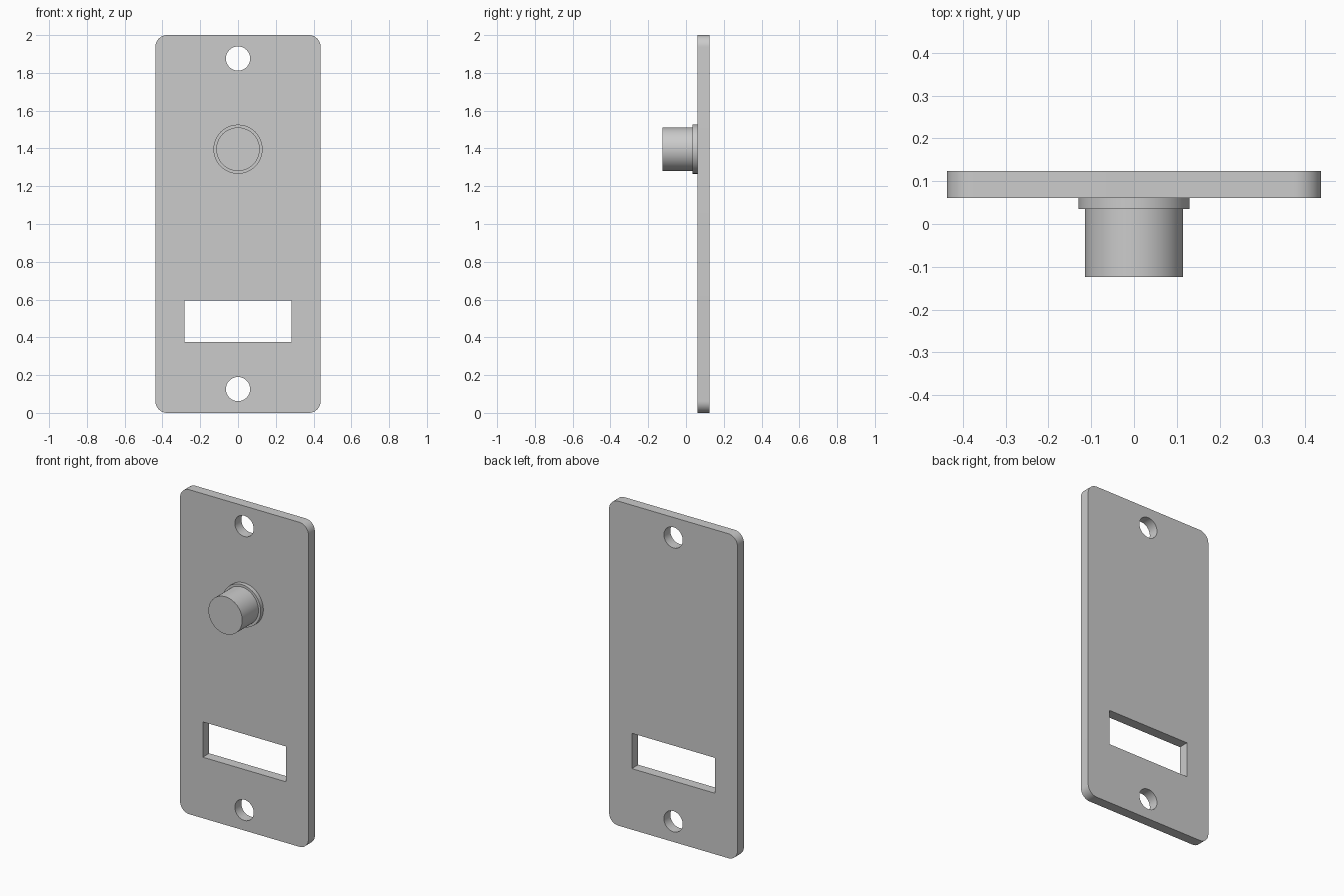
import bpy
from math import sin, cos, pi, radians

if "Cube" in bpy.data.objects:
    bpy.data.objects.remove(bpy.data.objects["Cube"])

BACK, FACE = 0.1235, 0.061      # back and front planes of the plate


def arc(cx, cz, r, start, sweep, n):
    return [(cx + r * cos(start + sweep * i / n), cz + r * sin(start + sweep * i / n))
            for i in range(n + 1)]


def circle(cx, cz, r, n=64):
    return arc(cx, cz, r, 0, 2 * pi, n)[:-1]


def rounded_rect(x0, x1, z0, z1, r, n=12):
    pts = []
    for i, (cx, cz) in enumerate([(x1 - r, z1 - r), (x0 + r, z1 - r),
                                  (x0 + r, z0 + r), (x1 - r, z0 + r)]):
        pts += arc(cx, cz, r, i * pi / 2, pi / 2, n)
    return pts


def smooth(obj):
    bpy.ops.object.select_all(action='DESELECT')
    obj.select_set(True)
    bpy.context.view_layer.objects.active = obj
    bpy.ops.object.convert(target='MESH')
    bpy.ops.object.shade_smooth_by_angle(angle=radians(30))


def pierced_plate(name, loops, y0, y1):
    """Filled outline with holes, extruded along y."""
    curve = bpy.data.curves.new(name, 'CURVE')
    curve.dimensions = '2D'
    curve.fill_mode = 'BOTH'
    curve.extrude = (y1 - y0) / 2
    for pts in loops:
        spline = curve.splines.new('POLY')
        spline.points.add(len(pts) - 1)
        for p, (x, z) in zip(spline.points, pts):
            p.co = (x, z, 0, 1)
        spline.use_cyclic_u = True
    obj = bpy.data.objects.new(name, curve)
    obj.location.y = (y0 + y1) / 2
    obj.rotation_euler.x = pi / 2
    bpy.context.collection.objects.link(obj)
    smooth(obj)


def disc(name, r, y0, y1, z):
    bpy.ops.mesh.primitive_cylinder_add(vertices=64, radius=r, depth=y1 - y0,
                                        location=(0, (y0 + y1) / 2, z),
                                        rotation=(pi / 2, 0, 0))
    obj = bpy.context.object
    obj.name = name
    smooth(obj)


# Face plate with two screw holes and a rectangular window
window = [(-0.283, 0.376), (0.283, 0.376), (0.283, 0.594), (-0.283, 0.594)]
pierced_plate("face_plate",
              [rounded_rect(-0.4375, 0.4375, 0, 2, 0.0625),
               circle(0, 1.876, 0.064), circle(0, 0.126, 0.064), window],
              FACE, BACK)

# Push button and its collar
disc("button_collar", 0.13, 0.035, FACE, 1.396)
disc("push_button", 0.115, -0.1235, 0.035, 1.396)
